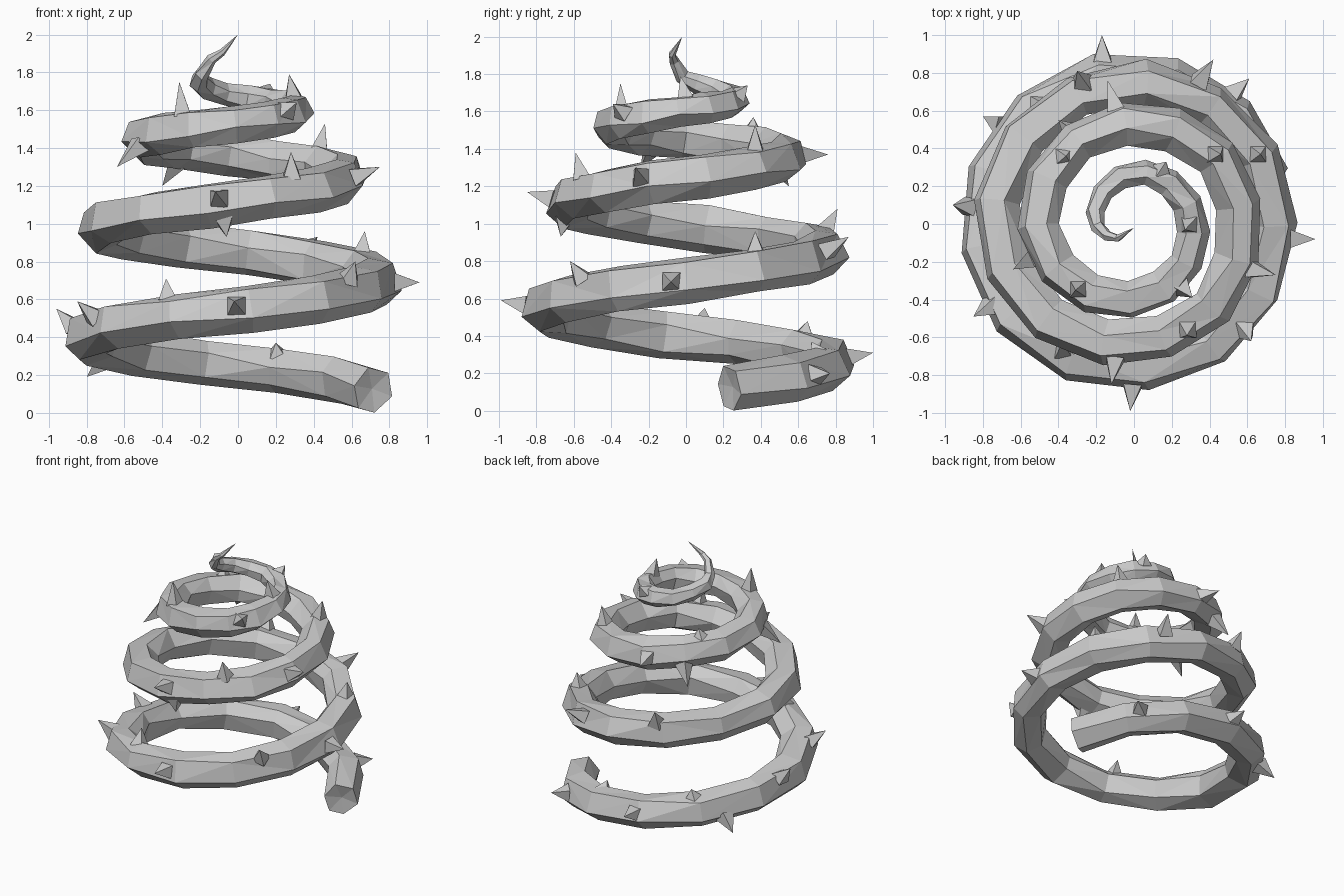
import bpy, bmesh, random
from math import sin, cos, pi, radians
from mathutils import Vector

if "Cube" in bpy.data.objects:
    bpy.data.objects.remove(bpy.data.objects["Cube"])

random.seed(4)
SECTION = [50, -18, -78, -140, 165, 108]   # six-sided stem, wide face outward

# spiral every 90 degrees: distance from axis, height, stem thickness
START = 18
KNOTS = [(18, .755, .125, .128), (90, .79, .25, .128), (180, .81, .395, .13),
         (270, .77, .55, .128), (360, .74, .70, .13), (450, .75, .855, .125),
         (540, .73, .985, .127), (630, .63, 1.12, .122), (720, .565, 1.245, .12),
         (810, .535, 1.36, .117), (900, .51, 1.455, .113), (990, .395, 1.53, .102),
         (1080, .305, 1.605, .09), (1170, .272, 1.67, .066), (1260, .2, 1.765, .05)]


def sample(a):
    for k0, k1 in zip(KNOTS, KNOTS[1:]):
        if a <= k1[0]:
            t = (a - k0[0]) / (k1[0] - k0[0])
            return [p + (q - p) * t for p, q in zip(k0[1:], k1[1:])]
    return KNOTS[-1][1:]


def spine_point(a):
    d, z, r = sample(a)
    return Vector((d * cos(radians(a)), d * sin(radians(a)), z)), r


# stem path: conical spiral ending in a thin hooked tip
path = []
a = START
while a < 1255:
    path.append(spine_point(a))
    a += 28.5
path += [(Vector((-.19, -.02, 1.79)), .04), (Vector((-.14, -.065, 1.87)), .028),
         (Vector((-.085, -.075, 1.905)), .02), (Vector((0, -.02, 2.0)), 0)]


def finish(bm, name):
    bmesh.ops.recalc_face_normals(bm, faces=bm.faces)
    me = bpy.data.meshes.new(name)
    bm.to_mesh(me)
    bm.free()
    ob = bpy.data.objects.new(name, me)
    bpy.context.collection.objects.link(ob)
    return ob


# irregular stem
bm = bmesh.new()
rings = []
n = len(SECTION)
for i, (p, r) in enumerate(path[:-1]):
    tangent = (path[i + 1][0] - path[max(i - 1, 0)][0]).normalized()
    out = Vector((p.x, p.y, 0))
    out = (out - tangent * out.dot(tangent)).normalized()
    up = tangent.cross(out)
    if up.z < 0:
        up = -up
    ring = []
    for deg in SECTION:
        t = radians(deg + random.uniform(-9, 9))
        rr = r * random.uniform(.92, 1.07)
        ring.append(bm.verts.new(p + out * rr * cos(t) + up * rr * sin(t)))
    rings.append(ring)
for r0, r1 in zip(rings, rings[1:]):
    for k in range(n):
        m = (k + 1) % n
        bm.faces.new((r0[k], r0[m], r1[m], r1[k]))
tip = bm.verts.new(path[-1][0])
for k in range(n):
    bm.faces.new((rings[-1][k], rings[-1][(k + 1) % n], tip))
# slightly dented cut end
inner = bm.verts.new(path[0][0] + (path[1][0] - path[0][0]).normalized() * .02)
for k in range(n):
    bm.faces.new((rings[0][k], rings[0][(k + 1) % n], inner))
bmesh.ops.triangulate(bm, faces=bm.faces)
finish(bm, "vine_stem")

# thorns: four-sided spikes, pointing from the stem out to each tip
TIPS = [(.61, .77, .20), (.20, .67, .37), (-.50, .65, .48), (-.17, 1.0, .31),
        (-.80, .57, .19), (-.96, .10, .55), (-.70, -.22, .48), (-.85, -.49, .59),
        (-.38, -.63, .71), (-.02, -.99, .59), (.62, -.62, .80), (.96, -.08, .69),
        (.67, .37, .96), (.42, .87, .93), (-.30, .81, 1.08), (-.53, .38, .90),
        (-.12, -.85, 1.17), (-.06, -.67, .93), (.28, -.59, 1.38), (.75, -.27, 1.30),
        (-.40, .55, 1.20), (.46, .37, 1.53), (-.14, .76, 1.37), (-.36, .36, 1.57),
        (-.64, -.24, 1.30), (-.31, -.35, 1.75), (.31, -.39, 1.64), (.27, -.03, 1.79),
        (.17, .33, 1.74)]
fine = [spine_point(a) for a in range(START, 1255, 4)]
bm = bmesh.new()
for t in TIPS:
    t = Vector(t)
    p, r = min(fine, key=lambda s: (s[0] - t).length)
    axis = (t - p).normalized()
    base = p + axis * r * .7
    side = axis.orthogonal().normalized()
    other = axis.cross(side)
    w = .042 + r * .2
    ring = [bm.verts.new(base + side * w * cos(q * pi / 2) + other * w * sin(q * pi / 2))
            for q in range(4)]
    top = bm.verts.new(t)
    for q in range(4):
        bm.faces.new((ring[q], ring[(q + 1) % 4], top))
    bm.faces.new(ring)
finish(bm, "thorns")
